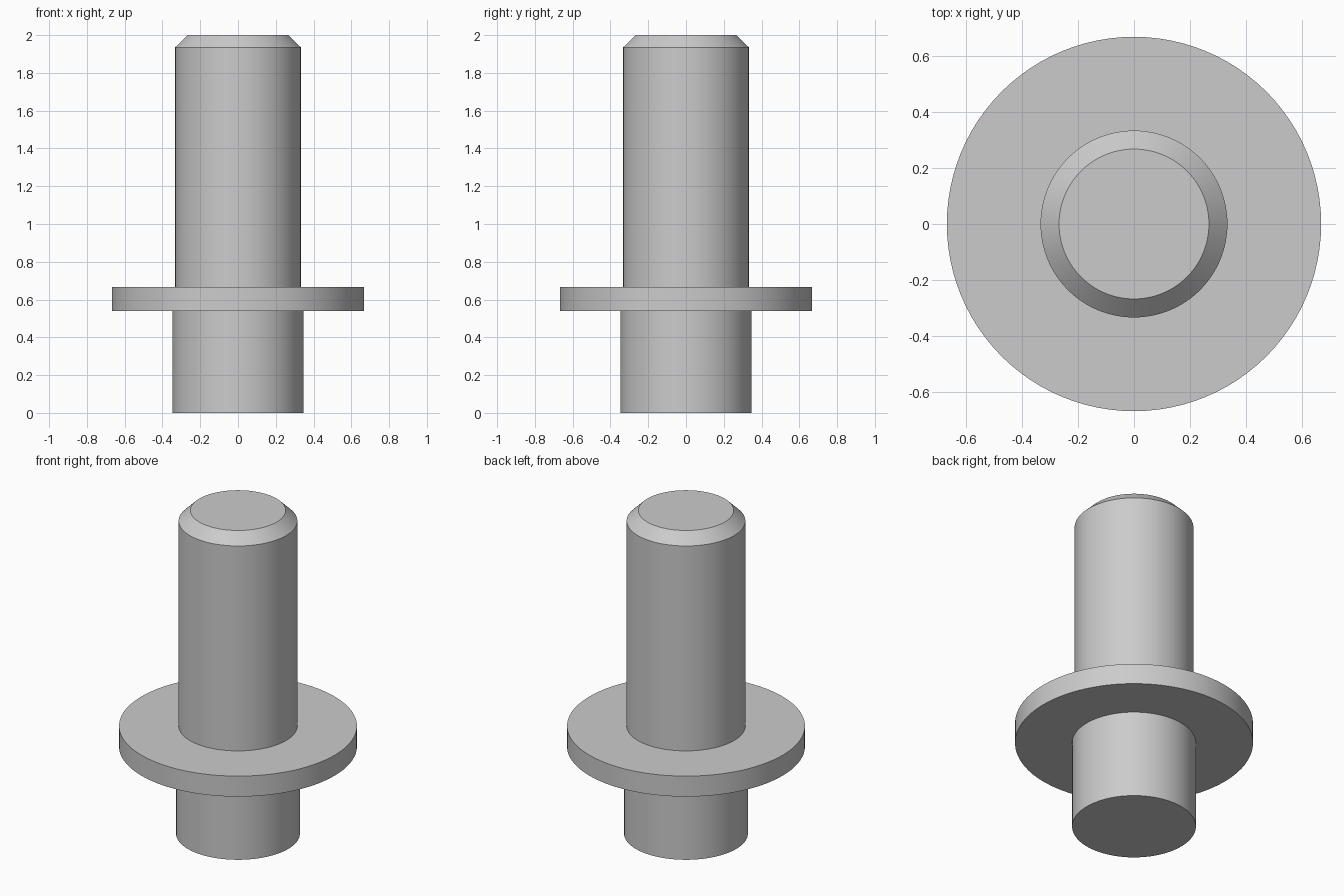
import bpy
import math

SEGMENTS = 96

cube = bpy.data.objects.get("Cube")
if cube:
    bpy.data.objects.remove(cube, do_unlink=True)

grey = bpy.data.materials.new("plain grey")
grey.use_nodes = True
colour = (0.6, 0.6, 0.6, 1)
grey.diffuse_color = colour
grey.node_tree.nodes["Principled BSDF"].inputs["Base Color"].default_value = colour


def turned_part(name, profile):
    """Revolve (radius, height) points around z and cap both ends."""
    n = SEGMENTS
    verts = [(r * math.cos(math.tau * i / n), r * math.sin(math.tau * i / n), z)
             for r, z in profile for i in range(n)]
    faces = [(k * n + i, k * n + (i + 1) % n, (k + 1) * n + (i + 1) % n, (k + 1) * n + i)
             for k in range(len(profile) - 1) for i in range(n)]
    faces.append(tuple(reversed(range(n))))
    faces.append(tuple(range(len(verts) - n, len(verts))))
    mesh = bpy.data.meshes.new(name)
    mesh.from_pydata(verts, [], faces)
    mesh.materials.append(grey)
    obj = bpy.data.objects.new(name, mesh)
    bpy.context.collection.objects.link(obj)
    bpy.ops.object.select_all(action="DESELECT")
    obj.select_set(True)
    bpy.context.view_layer.objects.active = obj
    bpy.ops.object.shade_smooth_by_angle(angle=math.radians(30))
    return obj


# One solid pin: lower shank, collar, upper shank and chamfered tip
turned_part("flanged_pin", [
    (0.347, 0), (0.347, 0.54),
    (0.667, 0.54), (0.667, 0.667),
    (0.333, 0.667), (0.333, 1.935),
    (0.267, 2),
])
